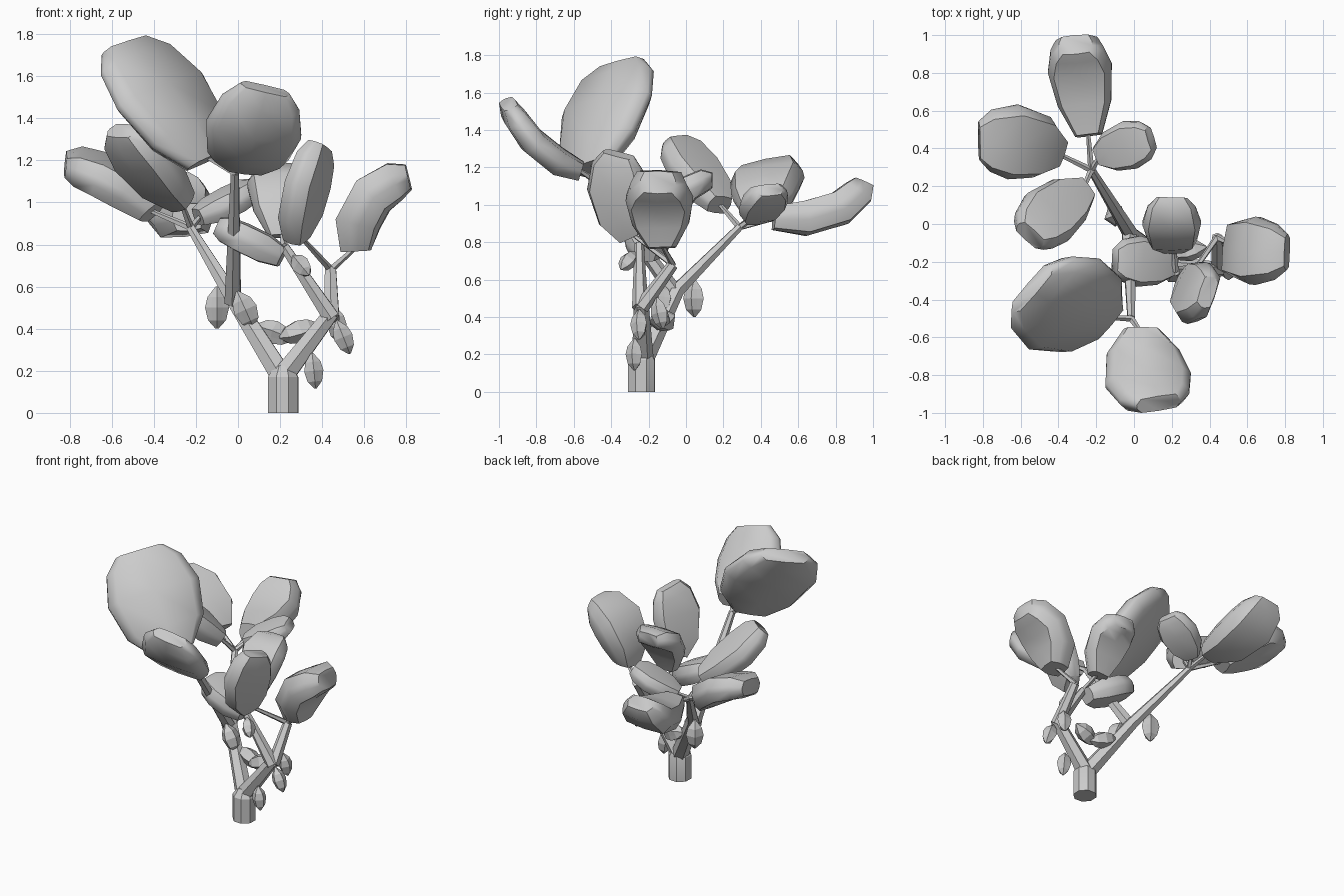
import bpy, bmesh, math
from mathutils import Vector as V

if "Cube" in bpy.data.objects:
    bpy.data.objects.remove(bpy.data.objects["Cube"])


def finish(name, bm, angle=None):
    bmesh.ops.recalc_face_normals(bm, faces=bm.faces)
    me = bpy.data.meshes.new(name)
    bm.to_mesh(me)
    bm.free()
    ob = bpy.data.objects.new(name, me)
    bpy.context.collection.objects.link(ob)
    if angle:
        bpy.ops.object.select_all(action='DESELECT')
        ob.select_set(True)
        bpy.context.view_layer.objects.active = ob
        bpy.ops.object.shade_smooth_by_angle(angle=math.radians(angle))
    return ob


def skin(name, rings, angle=None):
    bm = bmesh.new()
    rv = [[bm.verts.new(p) for p in r] for r in rings]
    n = len(rv[0])
    for a, b in zip(rv, rv[1:]):
        for i in range(n):
            j = (i + 1) % n
            bm.faces.new((a[i], a[j], b[j], b[i]))
    bm.faces.new(rv[0])
    bm.faces.new(rv[-1][::-1])
    return finish(name, bm, angle)


def branch(name, pts, radii, sides=6):
    pts = [V(p) for p in pts]
    rings = []
    for i, p in enumerate(pts):
        d = (pts[min(i + 1, len(pts) - 1)] - pts[max(i - 1, 0)]).normalized()
        u = d.cross(V((0.05, 1, 0))).normalized()
        w = d.cross(u)
        rings.append([p + radii[i] * (u * math.cos(a) + w * math.sin(a))
                      for a in (math.tau * (k + .5) / sides for k in range(sides))])
    return skin(name, rings, 30)


def leaf(name, a, m, b, side, half, thick):
    # thick padded blade swept along a bent midrib
    a, m, b = V(a), V(m), V(b)
    c = 2 * m - (a + b) / 2
    rings = []
    for t, wf, tf in ((0, .42, .7), (.25, .84, 1), (.6, 1, 1), (.87, .82, .9), (1, .52, .6)):
        p = a * (1 - t) ** 2 + c * 2 * t * (1 - t) + b * t * t
        d = ((c - a) * (1 - t) + (b - c) * t).normalized()
        s = V(side)
        s = (s - d * s.dot(d)).normalized()
        n = s.cross(d)
        w, h = half * wf, thick * tf
        rings.append([p + s * x * w + n * y * h for x, y in
                      ((1, .25), (.8, 1), (0, 1.1), (-.8, 1), (-1, .25),
                       (-1, -.25), (-.8, -1), (0, -1.1), (.8, -1), (1, -.25))])
    return skin(name, rings, 50)


def pod(name, centre, axis, length=.19, r=.055):
    # ribbed spindle
    c, d = V(centre), V(axis).normalized()
    u = d.cross(V((.3, 1, .1))).normalized()
    w = d.cross(u)
    rings = []
    for t, f in ((-.5, .12), (-.3, .75), (0, 1), (.25, .8), (.5, .12)):
        rings.append([c + d * t * length + r * f * (1 if k % 2 else .8) *
                      (u * math.cos(math.tau * k / 10) + w * math.sin(math.tau * k / 10))
                      for k in range(10)])
    return skin(name, rings)


# trunk and main limbs
branch("trunk", [(.215, -.237, 0), (.215, -.237, .17), (.215, -.232, .22)], [.077, .077, .045], 8)
fork, left_end, elbow = (.21, -.23, .17), (-.225, .285, .88), (.445, -.24, .475)
knee, front_end, inner_end = (.44, -.07, .68), (-.015, -.5, 1.14), (.22, -.25, .79)
branch("left_limb", [fork, (-.02, -.05, .54), left_end], [.058, .042, .022])
branch("front_limb", [(-.025, -.06, .53), front_end], [.044, .022])
branch("right_limb", [fork, elbow], [.058, .04])
branch("outer_limb", [(.445, -.24, .45), knee], [.042, .03])
branch("inner_limb", [(.445, -.245, .45), inner_end], [.044, .025])

# leaves: base, middle, tip, side direction, half width, half thickness, twig origin
leaves = [
    ((-.15, -.50, 1.2), (-.33, -.44, 1.47), (-.54, -.34, 1.74), (.68, .68, .12), .31, .07, front_end),
    ((.04, -.56, 1.18), (.065, -.79, 1.31), (.13, -.95, 1.54), (1, .12, -.15), .23, .065, front_end),
    ((-.24, .47, .93), (-.28, .78, .96), (-.31, .95, 1.12), (1, .1, .1), .17, .085, left_end),
    ((-.41, .38, .95), (-.60, .43, 1.11), (-.82, .44, 1.18), (.1, 1, .2), .2, .08, left_end),
    ((-.26, .18, 1.0), (-.43, .06, 1.17), (-.55, -.06, 1.34), (.7, -.7, 0), .165, .072, left_end),
    ((-.19, .36, .93), (-.05, .41, 1.0), (.09, .45, 1.08), (-.25, .9, .1), .13, .055, left_end),
    ((.56, -.13, .77), (.615, -.14, 1.0), (.81, -.15, 1.12), (.12, 1, 0), .18, .095, knee),
    ((.21, -.11, .84), (.2, -.02, 1.06), (.2, .14, 1.13), (1, 0, 0), .155, .065, inner_end),
    ((.28, -.29, .83), (.32, -.36, 1.04), (.39, -.36, 1.27), (.35, .9, -.05), .17, .065, knee),
    ((.21, -.22, .74), (.05, -.2, .82), (-.1, -.19, .89), (.1, 1, 0), .135, .065, inner_end),
]
for i, (a, m, b, s, h, t, o) in enumerate(leaves):
    leaf(f"leaf_{i}", a, m, b, s, h, t)
    branch(f"twig_{i}", [o, V(a).lerp(V(m), .1)], [.018, .011], 5)

# pods hanging along the limbs
pods = [((-.1, .045, .5), (0, 0, 1), .2), ((.035, -.13, .49), (-.45, 0, 1), .19),
        ((.17, -.11, .38), (-1, .2, .35), .2), ((.29, -.14, .39), (1, .2, .35), .2),
        ((.36, -.275, .2), (-.1, 0, 1), .17), ((.5, -.25, .36), (-.4, 0, 1), .17),
        ((.47, -.14, .42), (-.1, -.2, 1), .17), ((.3, -.31, .7), (-.5, .5, .6), .14)]
for i, (c, d, l) in enumerate(pods):
    pod(f"pod_{i}", c, d, l, (.06 if i < 4 else .048) if l > .15 else .046)
